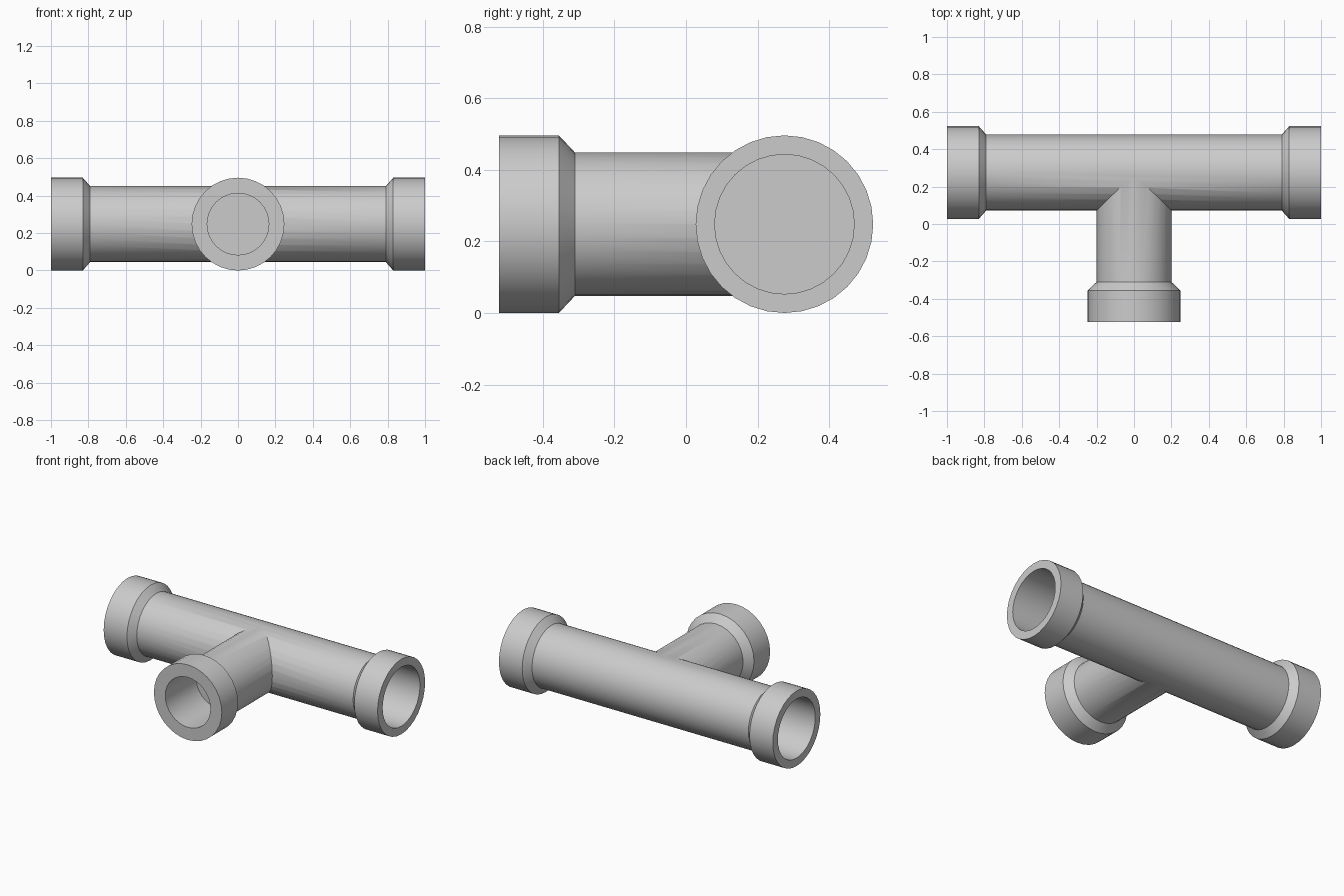
import bpy, bmesh
from math import pi
from mathutils import Matrix, Vector

if "Cube" in bpy.data.objects:
    bpy.data.objects.remove(bpy.data.objects["Cube"])

SEGMENTS = 32
CENTRE = Vector((0, 0.275, 0.248))


def lathe(name, profile, axis):
    """Spin (distance, radius) points about the given axis through CENTRE."""
    bm = bmesh.new()
    rings = []
    turn = Vector((0, 0, 1)).rotation_difference(Vector(axis)).to_matrix().to_4x4()
    for d, r in profile:
        if r == 0:
            rings.append([bm.verts.new((0, 0, d))])
        else:
            rings.append([bm.verts.new(Matrix.Rotation(2 * pi * i / SEGMENTS, 3, 'Z') @ Vector((r, 0, d)))
                          for i in range(SEGMENTS)])
    for a, b in zip(rings, rings[1:]):
        for i in range(SEGMENTS):
            j = (i + 1) % SEGMENTS
            quad = [a[i % len(a)], a[j % len(a)], b[j % len(b)], b[i % len(b)]]
            bm.faces.new(list(dict.fromkeys(quad)))
    bm.transform(Matrix.Translation(CENTRE) @ turn)
    bmesh.ops.recalc_face_normals(bm, faces=bm.faces)
    mesh = bpy.data.meshes.new(name)
    bm.to_mesh(mesh)
    bm.free()
    obj = bpy.data.objects.new(name, mesh)
    bpy.context.collection.objects.link(obj)
    return obj


# Straight run with a socket collar and recessed bore at both ends
half = [(0.79, 0.203), (0.83, 0.248), (1.0, 0.248), (1.0, 0.195), (0.58, 0.195), (0.58, 0)]
run = lathe("tee_pipe", [(-d, r) for d, r in reversed(half)] + half, (1, 0, 0))

# Side branch with a narrower bore
branch = lathe("branch_pipe", [(0, 0), (0, 0.2), (0.585, 0.2), (0.63, 0.248), (0.798, 0.248),
                               (0.798, 0.165), (0.478, 0.165), (0.478, 0)], (0, -1, 0))

# Join the branch into the run
join = run.modifiers.new("join_branch", 'BOOLEAN')
join.operation = 'UNION'
join.solver = 'EXACT'
join.object = branch
bpy.context.view_layer.objects.active = run
run.select_set(True)
bpy.ops.object.modifier_apply(modifier=join.name)
bpy.data.objects.remove(branch)
bpy.ops.object.shade_smooth_by_angle(angle=pi / 6)
